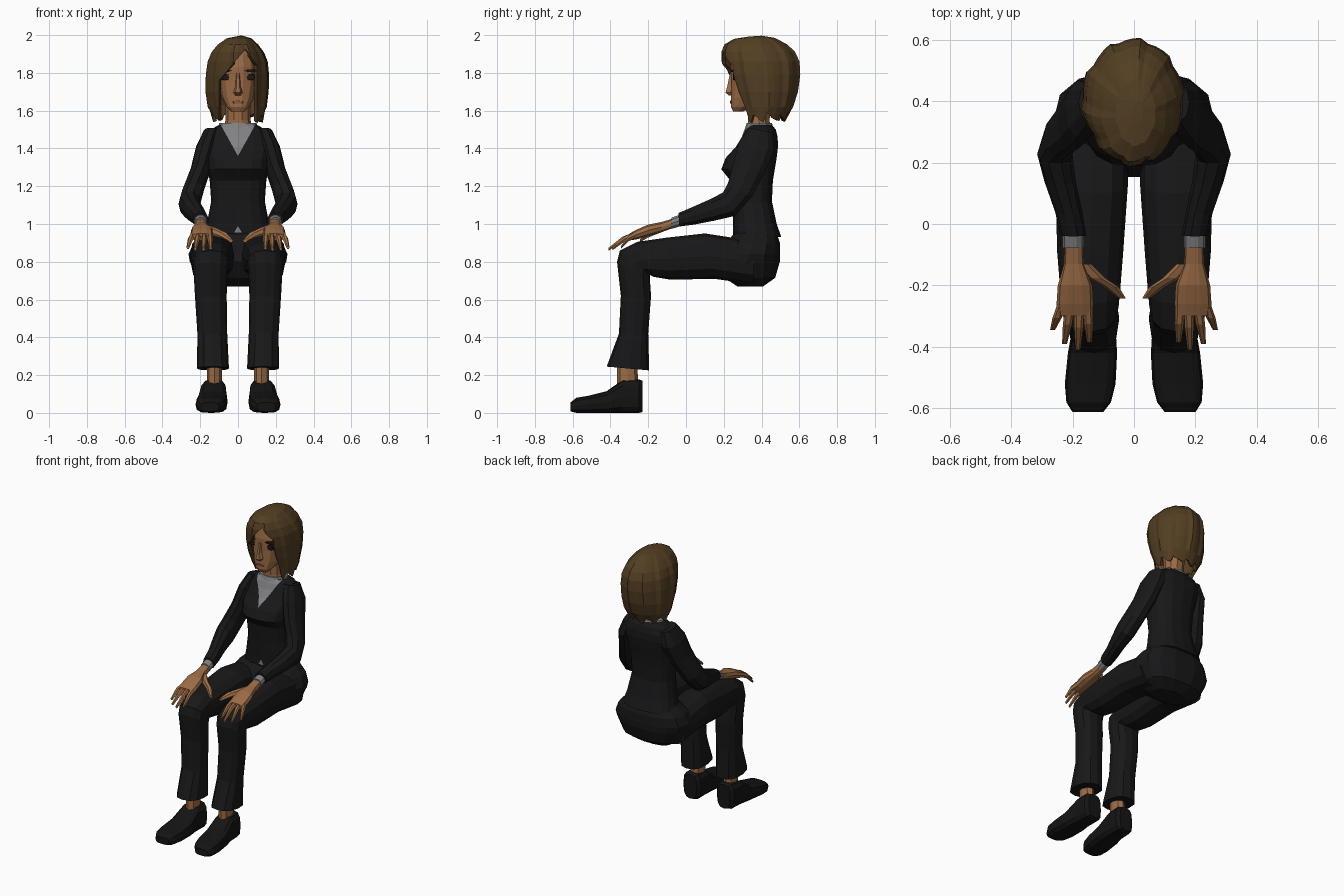
import bpy, bmesh, math, random
from mathutils import Vector

random.seed(4)


def mat(name, r, g, b):
    m = bpy.data.materials.new(name)
    m.diffuse_color = (r, g, b, 1)
    return m


SUIT = mat("black_cloth", 0.009, 0.009, 0.010)
SHOE = mat("black_leather", 0.007, 0.007, 0.007)
SKIN = mat("skin", 0.33, 0.15, 0.06)
LIP = mat("lips", 0.25, 0.10, 0.05)
HAIR = mat("brown_hair", 0.085, 0.048, 0.016)
SHIRT = mat("grey_shirt", 0.22, 0.22, 0.23)
DARK = mat("dark_eye", 0.012, 0.009, 0.008)


def loft(name, rings, m, n=10, p=2.0, mirror=False, ridge=0.0, caps=True):
    """Skin rings (x0, x1, yA, zA, yB, zB): an x range and two opposite side points."""
    bm = bmesh.new()
    loops = []
    for k, (x0, x1, ya, za, yb, zb) in enumerate(rings):
        c = Vector(((x0 + x1) / 2, (ya + yb) / 2, (za + zb) / 2))
        u = Vector(((x1 - x0) / 2, 0, 0))
        v = Vector((0, (ya - yb) / 2, (za - zb) / 2))
        loop = []
        for i in range(n):
            a = 2 * math.pi * i / n
            cs, sn = math.cos(a), math.sin(a)
            saw = (i % 4) / 1.5 - 1
            f = 1 + ridge * saw
            q = c + f * (u * math.copysign(abs(cs) ** (2 / p), cs)
                         + v * math.copysign(abs(sn) ** (2 / p), sn))
            if ridge and k == 0:
                q.z += 0.02 * saw + random.uniform(-0.01, 0.01)
            loop.append(bm.verts.new(q))
        loops.append(loop)
    for A, B in zip(loops, loops[1:]):
        for i in range(n):
            j = (i + 1) % n
            bm.faces.new((A[i], A[j], B[j], B[i]))
    if caps:
        bm.faces.new(loops[0])
    bm.faces.new(loops[-1])
    bmesh.ops.recalc_face_normals(bm, faces=bm.faces)
    me = bpy.data.meshes.new(name)
    bm.to_mesh(me)
    bm.free()
    me.materials.append(m)
    ob = bpy.data.objects.new(name, me)
    bpy.context.collection.objects.link(ob)
    if mirror:
        ob.modifiers.new("mirror", 'MIRROR').use_mirror_merge = False
    return ob


def window(ob, poly, ymax, m=None):
    """Cut a convex x-z polygon into the front: recolour it, or remove it."""
    bm = bmesh.new()
    bm.from_mesh(ob.data)
    edges = list(zip(poly, poly[1:] + poly[:1]))
    for (ax, az), (bx, bz) in edges:
        bmesh.ops.bisect_plane(bm, geom=bm.verts[:] + bm.edges[:] + bm.faces[:],
                               plane_co=(ax, 0, az), plane_no=(bz - az, 0, ax - bx))
    inside = []
    for f in bm.faces:
        c = f.calc_center_median()
        if c.y < ymax and all((bx - ax) * (c.z - az) - (bz - az) * (c.x - ax) > 0
                              for (ax, az), (bx, bz) in edges):
            inside.append(f)
    if m:
        ob.data.materials.append(m)
        for f in inside:
            f.material_index = len(ob.data.materials) - 1
    else:
        bmesh.ops.delete(bm, geom=inside, context='FACES')
    bm.to_mesh(ob.data)
    bm.free()


def level(rows):
    """Horizontal rings from (z, half width, front y, back y)."""
    return [(-w, w, a, z, b, z) for z, w, a, b in rows]


def tube(pts):
    """Rings facing y from (x, y, z, rx, rz)."""
    return [(x - r, x + r, y, z + s, y, z - s) for x, y, z, r, s in pts]


# jacket, with the shirt showing in the neckline and at the hem
jacket = loft("jacket", level([
    (0.93, 0.185, 0.25, 0.505), (1.00, 0.165, 0.25, 0.48), (1.12, 0.142, 0.245, 0.455),
    (1.23, 0.15, 0.235, 0.46), (1.29, 0.16, 0.187, 0.47), (1.35, 0.168, 0.21, 0.48),
    (1.41, 0.18, 0.265, 0.487), (1.46, 0.18, 0.295, 0.485), (1.50, 0.145, 0.31, 0.475),
    (1.525, 0.10, 0.325, 0.455)]), SUIT, n=16, p=2.5)
window(jacket, [(-0.10, 1.54), (0, 1.36), (0.10, 1.54)], 0.37, SHIRT)
window(jacket, [(-0.02, 0.955), (0.02, 0.955), (0, 0.99)], 0.37, SHIRT)
loft("shirt_collar", level([(1.50, 0.11, 0.31, 0.465), (1.535, 0.098, 0.322, 0.455)]),
     SHIRT, n=12)

# trousers
loft("trouser_seat", level([
    (0.67, 0.13, 0.27, 0.41), (0.715, 0.21, 0.20, 0.475), (0.80, 0.255, 0.15, 0.50),
    (0.84, 0.262, 0.17, 0.502), (0.90, 0.235, 0.21, 0.50), (0.96, 0.17, 0.26, 0.48)]),
    SUIT, n=14, p=2.5)
loft("trouser_leg", [
    (0.02, 0.25, 0.36, 0.91, 0.36, 0.68), (0.02, 0.255, 0.10, 0.95, 0.15, 0.71),
    (0.035, 0.25, -0.10, 0.928, -0.08, 0.705), (0.045, 0.24, -0.26, 0.905, -0.17, 0.72),
    (0.05, 0.235, -0.35, 0.86, -0.19, 0.73), (0.055, 0.235, -0.365, 0.80, -0.19, 0.69),
    (0.06, 0.228, -0.345, 0.62, -0.185, 0.62), (0.057, 0.215, -0.355, 0.42, -0.20, 0.42),
    (0.048, 0.217, -0.42, 0.245, -0.195, 0.225)], SUIT, n=12, p=2.4, mirror=True)

# ankles and shoes
loft("ankle", [(0.085, 0.165, -0.365, 0.27, -0.26, 0.27),
               (0.085, 0.165, -0.365, 0.13, -0.25, 0.13)], SKIN, n=8, mirror=True)
loft("shoe", [
    (0.08, 0.175, -0.23, 0.17, -0.23, 0.005), (0.06, 0.195, -0.25, 0.178, -0.25, 0.0),
    (0.06, 0.20, -0.335, 0.175, -0.335, 0.0), (0.055, 0.215, -0.42, 0.115, -0.42, 0.0),
    (0.06, 0.225, -0.52, 0.09, -0.52, 0.0), (0.075, 0.22, -0.58, 0.08, -0.58, 0.0),
    (0.10, 0.20, -0.612, 0.055, -0.612, 0.008)], SHOE, n=12, p=3.2, mirror=True)

# sleeves and shirt cuffs
loft("sleeve", [
    (0.09, 0.18, 0.33, 1.51, 0.46, 1.485), (0.11, 0.222, 0.275, 1.43, 0.472, 1.39),
    (0.14, 0.25, 0.245, 1.32, 0.42, 1.27), (0.18, 0.295, 0.22, 1.22, 0.35, 1.14),
    (0.20, 0.315, 0.195, 1.17, 0.26, 1.04), (0.19, 0.292, 0.13, 1.135, 0.15, 1.015),
    (0.168, 0.256, 0.03, 1.09, 0.045, 0.995), (0.155, 0.24, -0.04, 1.06, -0.035, 0.985)],
    SUIT, n=10, p=2.2, mirror=True)
loft("shirt_cuff", [(0.162, 0.234, -0.02, 1.055, -0.02, 0.99),
                    (0.162, 0.232, -0.078, 1.035, -0.078, 0.972)], SHIRT, n=10, mirror=True)

# hands
loft("palm", [
    (0.165, 0.225, -0.05, 1.035, -0.05, 0.985), (0.163, 0.228, -0.13, 1.012, -0.13, 0.955),
    (0.135, 0.248, -0.20, 0.998, -0.20, 0.935), (0.132, 0.252, -0.26, 0.972, -0.26, 0.918),
    (0.136, 0.246, -0.30, 0.95, -0.30, 0.912)], SKIN, n=10, p=2.6, mirror=True)
fingers = [("index", 0.15, 0.145, -0.385, 0.872), ("middle", 0.178, 0.182, -0.41, 0.866),
           ("ring", 0.207, 0.226, -0.39, 0.868), ("little", 0.235, 0.265, -0.345, 0.875)]
for name, bx, tx, ty, tz in fingers:
    by, bz = -0.265, 0.943
    my, mz = (by + ty) / 2, (bz + tz) / 2 + 0.014
    loft(name + "_finger", tube([(bx, by, bz, 0.016, 0.02), ((bx + tx) / 2, my, mz, 0.015, 0.016),
                                 (tx, ty, tz, 0.008, 0.009)]), SKIN, n=6, mirror=True)
loft("thumb", tube([(0.165, -0.13, 0.975, 0.025, 0.022), (0.125, -0.175, 0.958, 0.03, 0.022),
                    (0.075, -0.205, 0.94, 0.026, 0.016), (0.038, -0.243, 0.912, 0.012, 0.01)]),
     SKIN, n=6, mirror=True)

# neck, head and face
loft("neck", level([(1.48, 0.085, 0.325, 0.455), (1.55, 0.066, 0.325, 0.445),
                    (1.68, 0.066, 0.32, 0.46)]), SKIN, n=10)
loft("head", level([
    (1.595, 0.035, 0.25, 0.30), (1.62, 0.06, 0.237, 0.36), (1.67, 0.086, 0.237, 0.45),
    (1.75, 0.102, 0.238, 0.50), (1.83, 0.107, 0.234, 0.52), (1.90, 0.095, 0.245, 0.51),
    (1.96, 0.05, 0.30, 0.45)]), SKIN, n=14, p=2.3)
loft("nose", level([(1.68, 0.015, 0.225, 0.26), (1.695, 0.024, 0.205, 0.27),
                    (1.73, 0.015, 0.215, 0.27), (1.80, 0.012, 0.23, 0.27)]), SKIN, n=6)
loft("mouth", tube([(0, 0.232, 1.645, 0.028, 0.008), (0, 0.26, 1.645, 0.034, 0.01)]), LIP, n=8)
loft("eye", tube([(0.068, 0.248, 1.778, 0.02, 0.016), (0.068, 0.30, 1.778, 0.024, 0.02)]),
     DARK, n=8, p=3, mirror=True)
loft("eyebrow", tube([(0.066, 0.24, 1.812, 0.032, 0.007), (0.066, 0.30, 1.812, 0.036, 0.009)]),
     DARK, n=6, mirror=True)

# bobbed hair: ridged shell around a side parting, open over the face
hair = loft("hair", [
    (-0.135, 0.135, 0.29, 1.565, 0.53, 1.56), (-0.158, 0.15, 0.27, 1.62, 0.565, 1.62),
    (-0.17, 0.16, 0.235, 1.70, 0.59, 1.70), (-0.168, 0.162, 0.205, 1.79, 0.602, 1.79),
    (-0.158, 0.155, 0.192, 1.86, 0.598, 1.86), (-0.138, 0.135, 0.19, 1.91, 0.575, 1.91),
    (-0.105, 0.105, 0.205, 1.95, 0.535, 1.95), (-0.06, 0.07, 0.255, 1.98, 0.47, 1.985),
    (0.0, 0.03, 0.33, 1.992, 0.40, 1.997)], HAIR, n=40, p=1.95, ridge=0.028, caps=False)
window(hair, [(-0.10, 1.45), (0.10, 1.45), (0.10, 1.84), (0.04, 1.925), (-0.10, 1.76)], 0.34)
shell = hair.modifiers.new("thickness", 'SOLIDIFY')
shell.thickness = 0.02
shell.offset = -1
